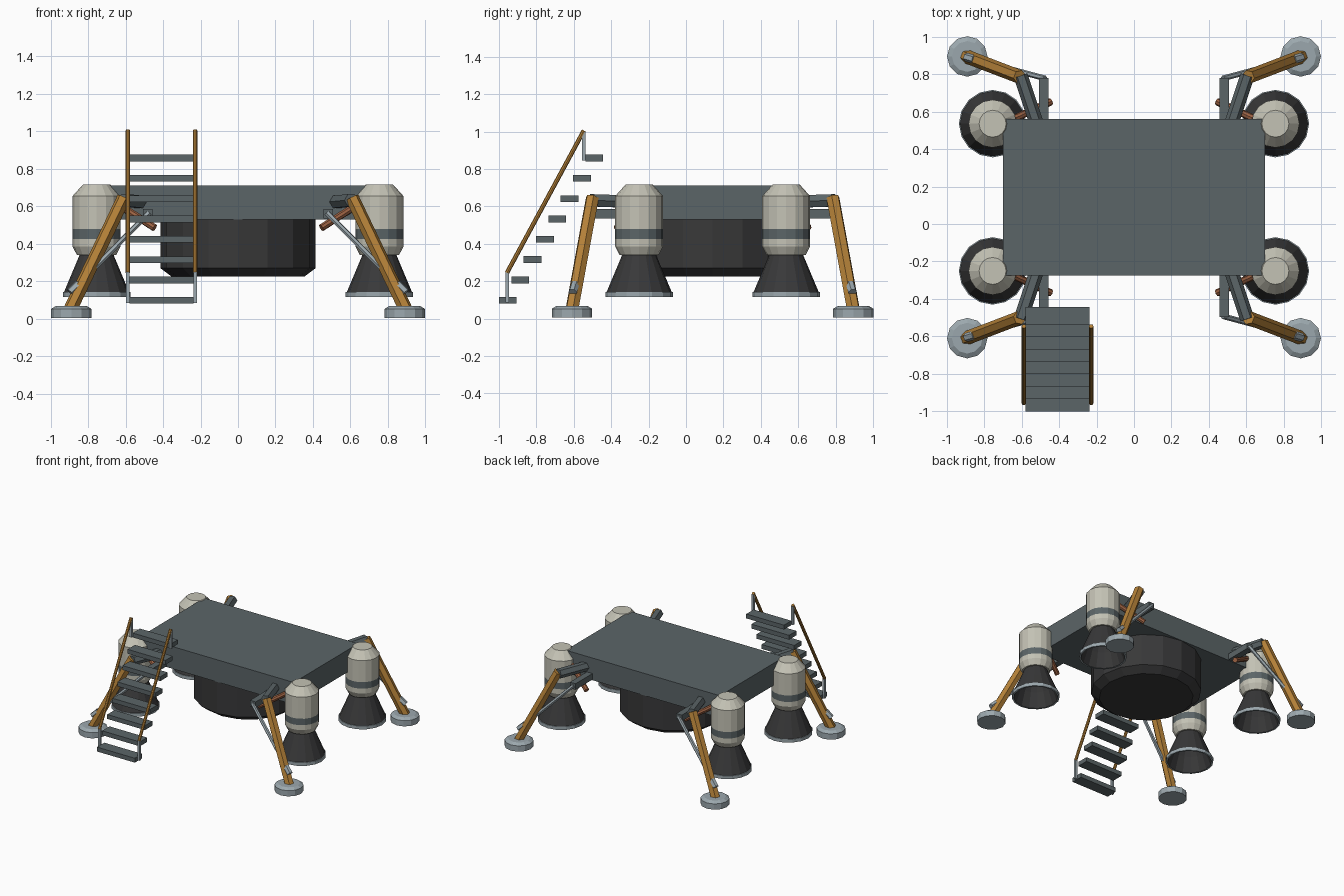
import bpy, bmesh, math
from mathutils import Vector, Matrix

cube = bpy.data.objects.get("Cube")
if cube:
    bpy.data.objects.remove(cube)


def material(name, colour):
    m = bpy.data.materials.new(name)
    m.use_nodes = True
    m.diffuse_color = (*colour, 1)
    bsdf = m.node_tree.nodes["Principled BSDF"]
    bsdf.inputs["Base Color"].default_value = (*colour, 1)
    bsdf.inputs["Roughness"].default_value = 0.7
    return m


SLATE = material("slate grey", (0.105, 0.13, 0.137))
STEEL = material("pale steel", (0.33, 0.39, 0.42))
CREAM = material("cream", (0.55, 0.54, 0.46))
DARK = material("charcoal", (0.04, 0.04, 0.041))
AMBER = material("amber", (0.46, 0.22, 0.04))
COPPER = material("copper", (0.33, 0.12, 0.055))


def finish(bm, name, mats, matrix):
    bmesh.ops.recalc_face_normals(bm, faces=bm.faces)
    bm.transform(matrix)
    mesh = bpy.data.meshes.new(name)
    bm.to_mesh(mesh)
    bm.free()
    for m in mats:
        mesh.materials.append(m)
    obj = bpy.data.objects.new(name, mesh)
    bpy.context.collection.objects.link(obj)
    return obj


def lathe(name, profile, sides, mats, matrix, bands=()):
    """Turn (radius, height) points round z; bands names a material per segment."""
    bm = bmesh.new()
    rings = []
    for r, z in profile:
        angles = [2 * math.pi * i / sides for i in range(sides)]
        rings.append([bm.verts.new((r * math.cos(a), r * math.sin(a), z)) for a in angles])
    for k, (low, high) in enumerate(zip(rings, rings[1:])):
        for i in range(sides):
            j = (i + 1) % sides
            f = bm.faces.new((low[i], low[j], high[j], high[i]))
            f.material_index = bands[k] if bands else 0
    bm.faces.new(rings[0])
    bm.faces.new(rings[-1])
    return finish(bm, name, mats, matrix)


def beam(name, a, b, radius, mat, sides=6):
    a, b = Vector(a), Vector(b)
    turn = (b - a).to_track_quat('Z', 'Y').to_matrix().to_4x4()
    profile = [(radius, 0), (radius, (b - a).length)]
    return lathe(name, profile, sides, [mat], Matrix.Translation(a) @ turn)


def box(name, low, high, mat):
    low, high = Vector(low), Vector(high)
    bm = bmesh.new()
    bmesh.ops.create_cube(bm, size=1)
    size = Matrix.Diagonal((*(high - low), 1))
    return finish(bm, name, [mat], Matrix.Translation((low + high) / 2) @ size)


MID_Y = 0.1425   # centre of the deck

# Deck and the drum beneath it
box("deck", (-0.70, MID_Y - 0.418, 0.53), (0.70, MID_Y + 0.418, 0.712), SLATE)
lathe("belly_drum", [(0.355, 0.225), (0.415, 0.27), (0.415, 0.54)], 16, [DARK],
      Matrix.Translation((0, MID_Y, 0)))

TANK = [(0.105, 0.34), (0.128, 0.385), (0.128, 0.425), (0.128, 0.478),
        (0.128, 0.655), (0.072, 0.717)]
NOZZLE = [(0.085, 0.36), (0.095, 0.33), (0.137, 0.23), (0.174, 0.142), (0.18, 0.142),
          (0.18, 0.115), (0.166, 0.115), (0.125, 0.23), (0.075, 0.33)]

# Four corners: engine pod and landing leg, mirrored both ways
for end, sy in (("front", -1), ("back", 1)):
    for side, sx in (("left", 1), ("right", -1)):
        tag = f"{end}_{side}"

        def at(x, y, z):
            return (sx * x, MID_Y + sy * y, z)

        pod = Matrix.Translation(at(0.755, 0.393, 0))
        lathe(f"engine_tank_{tag}", TANK, 16, [CREAM, SLATE], pod, (0, 0, 1, 0, 0))
        lathe(f"engine_nozzle_{tag}", NOZZLE, 16, [DARK, STEEL], pod,
              (0, 0, 0, 1, 1, 1, 0, 0))

        foot = Matrix.Translation(at(0.89, 0.752, 0))
        lathe(f"foot_{tag}", [(0.108, 0.005), (0.108, 0.052), (0.082, 0.068)], 12,
              [STEEL], foot)
        beam(f"leg_{tag}", at(0.895, 0.752, 0.05), at(0.61, 0.643, 0.645), 0.037, AMBER)
        beam(f"upper_arm_{tag}", at(0.605, 0.65, 0.632), at(0.505, 0.35, 0.622), 0.038, SLATE)
        arm = [at(0.457, 0.35, 0.535), at(0.508, 0.638, 0.585)]
        box(f"lower_arm_{tag}", [min(p) for p in zip(*arm)], [max(p) for p in zip(*arm)], SLATE)
        beam(f"brace_{tag}", at(0.475, 0.635, 0.565), at(0.885, 0.745, 0.15), 0.015, STEEL)
        beam(f"brace_clevis_{tag}", at(0.85, 0.735, 0.185), at(0.895, 0.748, 0.14), 0.024, STEEL)
        beam(f"piston_{tag}", at(0.445, 0.51, 0.485), at(0.64, 0.42, 0.61), 0.02, COPPER, 8)

# Stairway: eight treads, two sloping rails and their posts
STEPS = 8
for i in range(STEPS):
    t = i / (STEPS - 1)
    y, z = -1 + 0.462 * t, 0.08 + 0.76 * t
    box(f"tread_{i + 1}", (-0.58, y, z), (-0.237, y + 0.095, z + 0.036), SLATE)
for side, x in (("right", -0.588), ("left", -0.229)):
    beam(f"handrail_{side}", (x, -0.957, 0.245), (x, -0.546, 1.005), 0.012, AMBER, 8)
    for spot, y, low, high in (("lower", -0.955, 0.085, 0.25), ("upper", -0.546, 0.845, 1.0)):
        box(f"{spot}_post_{side}", (x - 0.009, y - 0.009, low), (x + 0.009, y + 0.009, high), STEEL)
